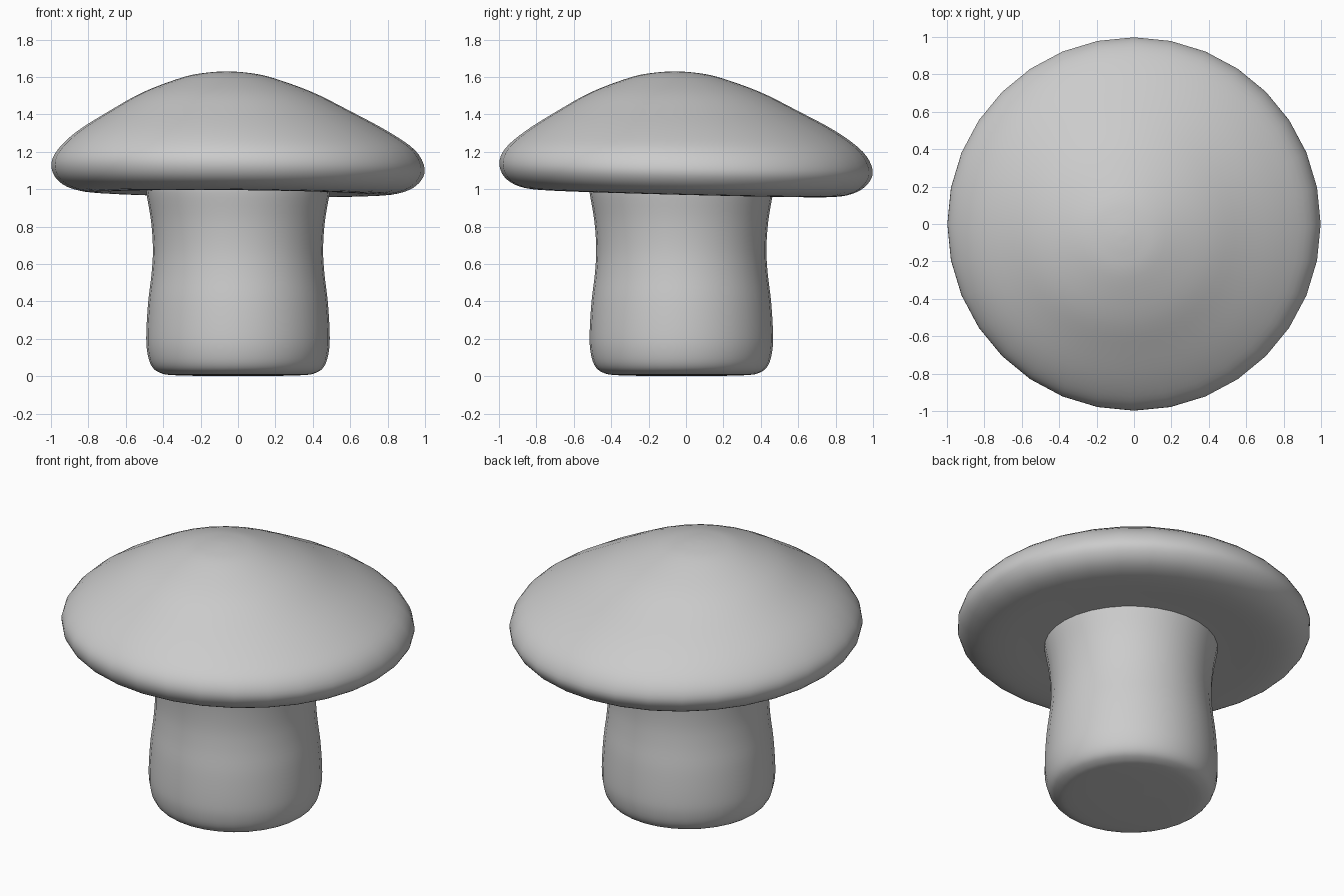
import bpy, bmesh, math

if "Cube" in bpy.data.objects:
    bpy.data.objects.remove(bpy.data.objects["Cube"])

SEG = 32


def smooth_rows(rows, steps=4):
    # Catmull-Rom interpolation of profile rows
    out = []
    for i in range(len(rows) - 1):
        a, b = rows[max(i - 1, 0)], rows[i]
        c, d = rows[i + 1], rows[min(i + 2, len(rows) - 1)]
        for k in range(steps):
            t = k / steps
            out.append([0.5 * (2 * q + (r - p) * t + (2 * p - 5 * q + 4 * r - s) * t * t
                               + (3 * q - p - 3 * r + s) * t ** 3)
                        for p, q, r, s in zip(a, b, c, d)])
    return out + [list(rows[-1])]


def ring_body(name, rows):
    # each row: radius, z, centre x, centre y, slope along x, slope along y
    bm = bmesh.new()
    rings = []
    for r, z, cx, cy, sx, sy in smooth_rows(rows):
        ring = []
        for i in range(SEG):
            a = 2 * math.pi * i / SEG
            dx, dy = r * math.cos(a), r * math.sin(a)
            ring.append(bm.verts.new((cx + dx, cy + dy, z + sx * dx + sy * dy)))
        rings.append(ring)
    for lo, hi in zip(rings, rings[1:]):
        for i in range(SEG):
            j = (i + 1) % SEG
            bm.faces.new((lo[i], lo[j], hi[j], hi[i]))
    bm.faces.new(rings[0][::-1])
    bm.faces.new(rings[-1])
    for f in bm.faces:
        f.smooth = True
    bmesh.ops.recalc_face_normals(bm, faces=bm.faces)
    me = bpy.data.meshes.new(name)
    bm.to_mesh(me)
    bm.free()
    ob = bpy.data.objects.new(name, me)
    bpy.context.collection.objects.link(ob)
    return ob


# stem with a rounded foot and a slight waist
ring_body("stem", [(r, z, 0, -0.025, 0, 0) for r, z in [
    (0.02, 0), (0.33, 0.005), (0.42, 0.02), (0.465, 0.06), (0.487, 0.14), (0.49, 0.24),
    (0.48, 0.4), (0.462, 0.55), (0.455, 0.68), (0.465, 0.83), (0.49, 0.98), (0.49, 1.02)]])

# lopsided cap, slightly tilted, with its peak off centre
ring_body("cap", [
    (0.02, 0.99, 0, 0, -0.01, -0.025),
    (0.50, 0.985, 0, 0, -0.01, -0.025),
    (0.76, 0.977, 0, 0, -0.01, -0.025),
    (0.89, 0.995, 0, 0, -0.01, -0.022),
    (0.97, 1.045, 0, 0, -0.01, -0.02),
    (0.998, 1.12, 0, 0, -0.01, -0.02),
    (0.955, 1.21, -0.01, -0.01, 0, -0.01),
    (0.83, 1.31, -0.03, -0.03, 0, 0),
    (0.64, 1.42, -0.045, -0.045, 0, 0),
    (0.45, 1.52, -0.055, -0.055, 0, 0),
    (0.23, 1.60, -0.06, -0.06, 0, 0),
    (0.10, 1.624, -0.06, -0.06, 0, 0),
    (0.01, 1.63, -0.06, -0.06, 0, 0)])
